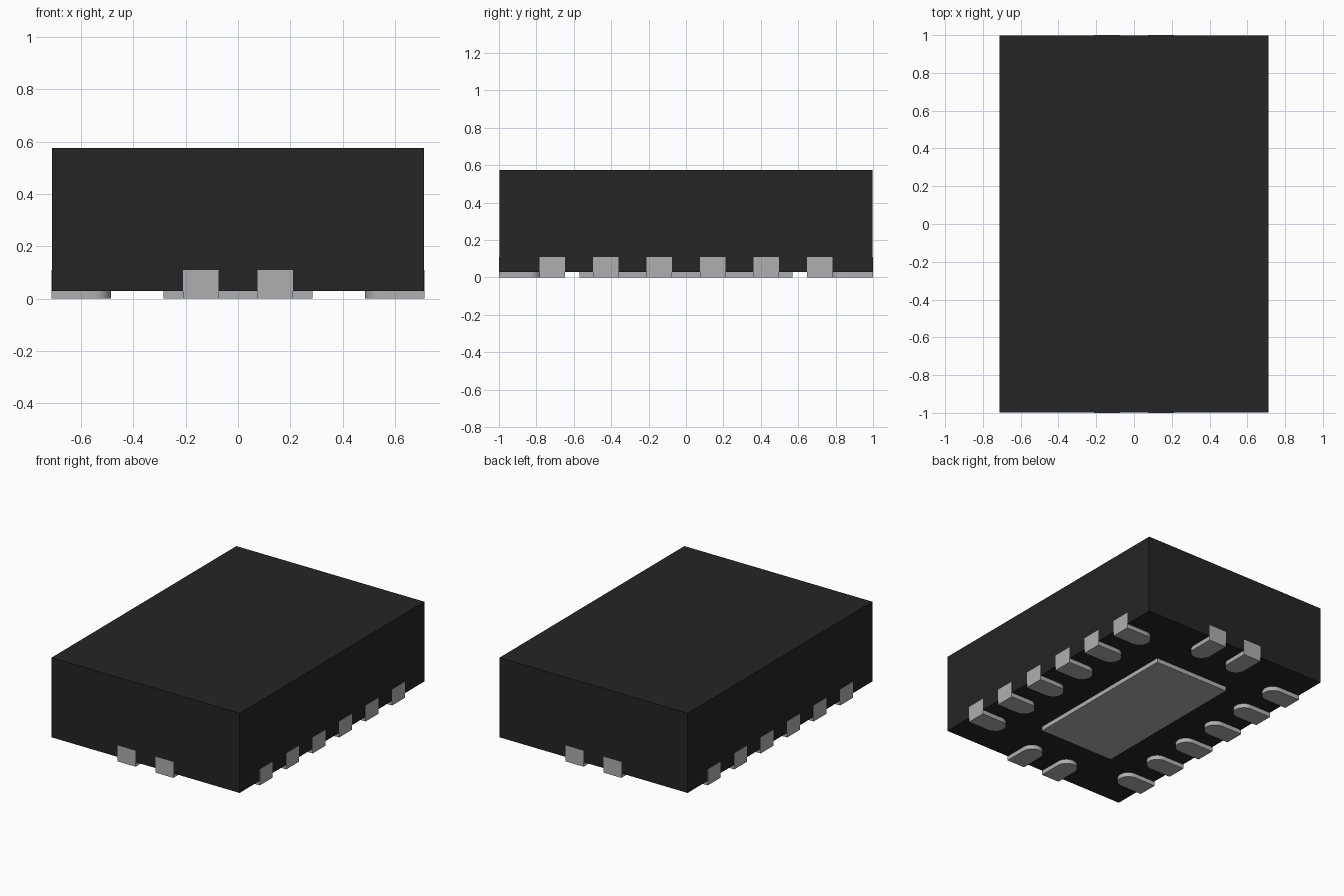
import bpy, bmesh, math
from mathutils import Matrix

if "Cube" in bpy.data.objects:
    bpy.data.objects.remove(bpy.data.objects["Cube"])

HX, HY, TOP, STAND = 0.711, 0.998, 0.575, 0.03   # body half sizes, top, underside
PITCH, PAD_W, PAD_L, LEAD_H = 0.286, 0.136, 0.228, 0.11
PROUD = 0.002                                    # leads sit just outside the body


def material(name, rgb):
    m = bpy.data.materials.new(name)
    m.diffuse_color = (*rgb, 1)
    m.use_nodes = True
    m.node_tree.nodes["Principled BSDF"].inputs["Base Color"].default_value = m.diffuse_color
    return m


black = material("black plastic", (0.018, 0.018, 0.018))
metal = material("grey metal", (0.43, 0.43, 0.45))


def finish(name, bm, mat):
    bmesh.ops.recalc_face_normals(bm, faces=bm.faces)
    me = bpy.data.meshes.new(name)
    bm.to_mesh(me)
    bm.free()
    me.materials.append(mat)
    ob = bpy.data.objects.new(name, me)
    bpy.context.collection.objects.link(ob)
    return ob


def prism(bm, outline, z0, z1):
    face = bm.faces.new([bm.verts.new((x, y, z0)) for x, y in outline])
    ext = bmesh.ops.extrude_face_region(bm, geom=[face], use_keep_orig=True)
    verts = [g for g in ext["geom"] if isinstance(g, bmesh.types.BMVert)]
    bmesh.ops.translate(bm, verts=verts, vec=(0, 0, z1 - z0))


def rect(x0, x1, y0, y1):
    return [(x0, y0), (x1, y0), (x1, y1), (x0, y1)]


def block(name, outline, z0, z1, mat):
    bm = bmesh.new()
    prism(bm, outline, z0, z1)
    return finish(name, bm, mat)


def lead(name, edge, offset, angle):
    """Round-nosed foot plus upright tab, at +x edge, then turned to its side."""
    r = PAD_W / 2
    nose = edge - PAD_L + r
    out = [(edge, -r), (edge, r)]
    for i in range(17):
        a = math.pi / 2 + math.pi * i / 16
        out.append((nose + r * math.cos(a), r * math.sin(a)))
    bm = bmesh.new()
    prism(bm, out, 0, STAND)
    prism(bm, rect(edge - 0.02, edge, -r, r), STAND, LEAD_H)
    bm.transform(Matrix.Rotation(angle, 4, 'Z') @ Matrix.Translation((0, offset, 0)))
    ob = finish(name, bm, metal)
    # smooth the rounded nose, keep the corners crisp
    bpy.ops.object.select_all(action='DESELECT')
    ob.select_set(True)
    bpy.context.view_layer.objects.active = ob
    bpy.ops.object.shade_smooth_by_angle(angle=math.radians(30))


# moulded body and the large pad beneath it
block("body", rect(-HX, HX, -HY, HY), STAND, TOP, black)
block("centre_pad", rect(-0.285, 0.285, -0.57, 0.57), 0, STAND, metal)

# six leads on each long side, two on each short end
for side, edge, count, angle in (("right", HX, 6, 0), ("back", HY, 2, math.pi / 2),
                                 ("left", HX, 6, math.pi), ("front", HY, 2, -math.pi / 2)):
    for i in range(count):
        lead(f"{side}_lead_{i + 1}", edge + PROUD, (i - (count - 1) / 2) * PITCH, angle)
